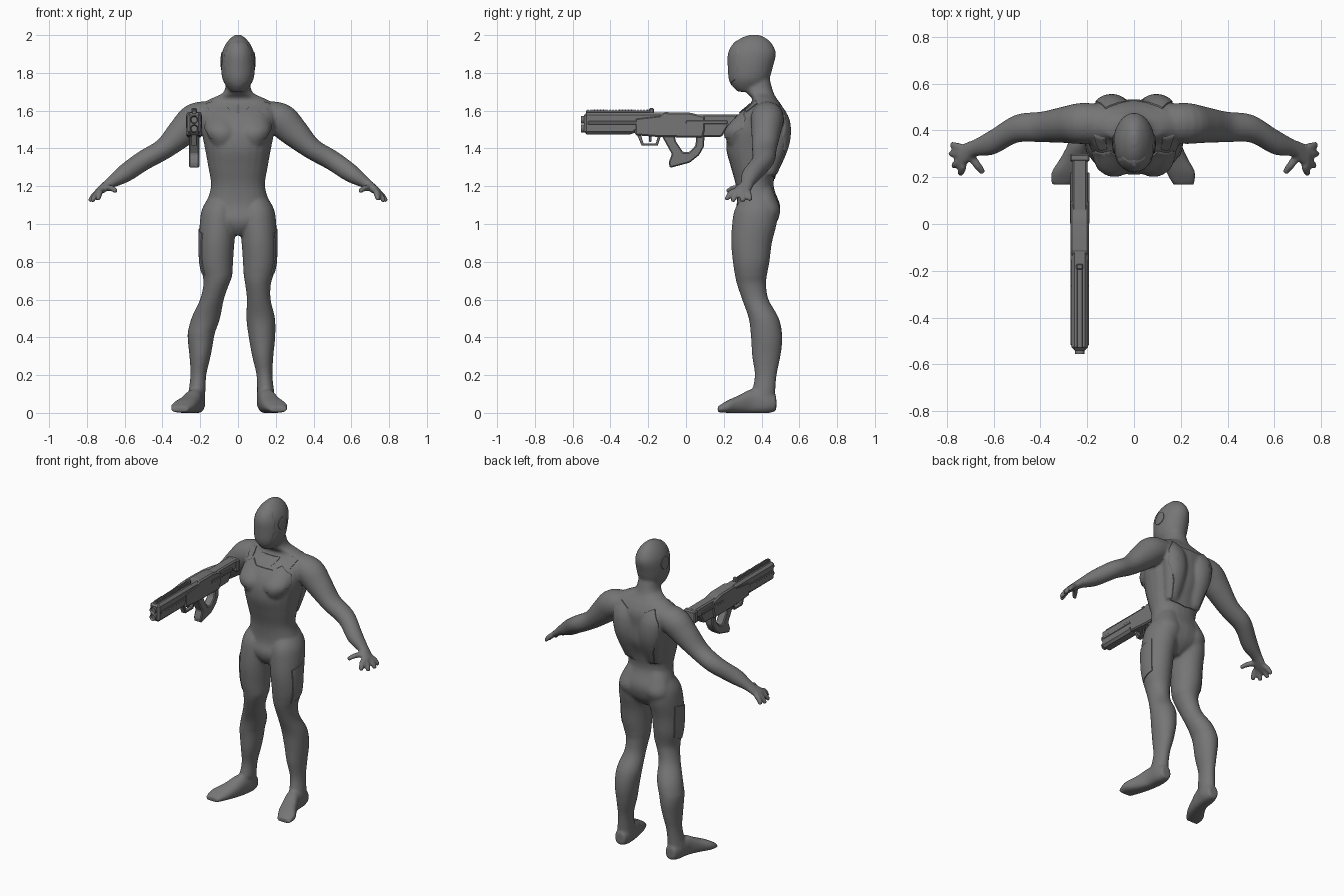
import bpy
import bmesh
import math
from mathutils import Vector
from mathutils.bvhtree import BVHTree

cube = bpy.data.objects.get("Cube")
if cube:
    bpy.data.objects.remove(cube)

X, Y, Z = Vector((1, 0, 0)), Vector((0, 1, 0)), Vector((0, 0, 1))


def material(name, value):
    mat = bpy.data.materials.new(name)
    mat.use_nodes = True
    colour = (value, value, value, 1)
    mat.diffuse_color = colour
    mat.node_tree.nodes["Principled BSDF"].inputs["Base Color"].default_value = colour
    return mat


GREY = material("suit grey", 0.18)


def finish(name, bm, angle=35):
    """Turn a bmesh into a shaded object."""
    bmesh.ops.recalc_face_normals(bm, faces=bm.faces)
    mesh = bpy.data.meshes.new(name)
    bm.to_mesh(mesh)
    bm.free()
    mesh.materials.append(GREY)
    obj = bpy.data.objects.new(name, mesh)
    bpy.context.collection.objects.link(obj)
    bpy.ops.object.select_all(action="DESELECT")
    obj.select_set(True)
    bpy.context.view_layer.objects.active = obj
    bpy.ops.object.shade_smooth_by_angle(angle=math.radians(angle))
    return obj


def moved(geom):
    return [g for g in geom if isinstance(g, bmesh.types.BMVert)]


def spline(points, steps=4):
    """Smooth curve through section tuples."""
    pts = [Vector(p) for p in points]
    out = []
    for i in range(len(pts) - 1):
        a, b, c, d = pts[max(i - 1, 0)], pts[i], pts[i + 1], pts[min(i + 2, len(pts) - 1)]
        for s in range(steps):
            t = s / steps
            out.append(b + (c - a) * (t / 2) + (a * 2 - b * 5 + c * 4 - d) * (t * t / 2)
                       + (b * 3 - a - c * 3 + d) * (t ** 3 / 2))
    return out + [pts[-1]]


def loft(bm, sections, u=X, v=Y, side=1, power=1, shift=None):
    """Closed tube through (x, y, z, half width, half depth) sections."""
    path = spline(sections)
    rings = []
    for i, s in enumerate(path):
        centre = Vector(s[:3])
        if v is None:
            along = Vector(path[min(i + 1, len(path) - 1)][:3]) - Vector(path[max(i - 1, 0)][:3])
            w = along.cross(u).normalized()
        else:
            w = v
        ring = []
        for k in range(24):
            t = math.tau * k / 24
            c, n = math.cos(t), math.sin(t)
            p = centre + u * math.copysign(abs(c) ** power, c) * s[3] \
                + w * math.copysign(abs(n) ** power, n) * s[4]
            p.x *= side
            if shift:
                p.x += shift(p)
            p.z = max(p.z, 0)
            ring.append(bm.verts.new(p))
        rings.append(ring)
    for a, b in zip(rings, rings[1:]):
        for k in range(24):
            j = (k + 1) % 24
            bm.faces.new((a[k], a[j], b[j], b[k]))
    bm.faces.new(rings[0])
    bm.faces.new(rings[-1])


# Body: overlapping lofts fused into one skin
bm = bmesh.new()
loft(bm, [(0, .35, .94, .035, .06), (0, .36, .98, .1, .1), (0, .37, 1.03, .17, .12),
          (0, .383, 1.1, .17, .115), (0, .364, 1.2, .143, .1), (0, .36, 1.3, .157, .122),
          (0, .367, 1.4, .175, .154), (0, .375, 1.5, .195, .15), (0, .402, 1.58, .205, .125),
          (0, .42, 1.63, .2, .085), (0, .415, 1.665, .14, .065), (0, .39, 1.7, .075, .072),
          (0, .37, 1.78, .062, .07)], power=.9)
# Head
loft(bm, [(0, .325, 1.7, .038, .05), (0, .33, 1.73, .063, .085), (0, .335, 1.77, .083, .107),
          (0, .342, 1.83, .09, .118), (0, .35, 1.9, .086, .126), (0, .353, 1.95, .067, .105),
          (0, .357, 1.985, .038, .065), (0, .362, 2.002, .012, .022)])

LEG = [(.09, .385, 1.15, .06, .08), (.1, .372, 1.08, .09, .113), (.106, .362, 1, .097, .118),
       (.112, .347, .9, .093, .108), (.114, .345, .8, .088, .097), (.109, .344, .73, .079, .085),
       (.106, .347, .68, .068, .077), (.11, .367, .6, .063, .07), (.12, .412, .5, .076, .08),
       (.127, .427, .4, .07, .083), (.131, .425, .3, .056, .075), (.14, .422, .2, .042, .058),
       (.147, .41, .1, .046, .062), (.147, .41, .04, .048, .062)]
FOOT = [(.148, .478, .05, .034, .04), (.149, .43, .055, .047, .058), (.154, .35, .06, .047, .066),
        (.175, .28, .045, .055, .048), (.2, .22, .033, .062, .033), (.212, .168, .018, .045, .016)]
ARM = [(.12, .43, 1.58, .08, .07), (.22, .43, 1.555, .088, .088), (.29, .425, 1.492, .079, .08),
       (.39, .415, 1.4, .066, .057), (.5, .408, 1.336, .06, .053), (.6, .352, 1.267, .055, .048),
       (.68, .325, 1.215, .037, .029), (.715, .303, 1.188, .047, .023), (.745, .287, 1.166, .05, .018)]
# Each finger: base and tip
FINGERS = [((.735, .325, 1.172), (.782, .34, 1.125)), ((.738, .3, 1.17), (.787, .3, 1.118)),
           ((.736, .272, 1.17), (.775, .247, 1.117)), ((.73, .252, 1.173), (.742, .212, 1.126)),
           ((.695, .285, 1.192), (.644, .217, 1.172))]
MUSCLES = [
    # chest, upper back, buttock
    [(.08, .32, 1.37, .045, .06), (.08, .29, 1.44, .07, .076), (.085, .286, 1.5, .085, .075),
     (.085, .335, 1.57, .07, .06)],
    [(.085, .44, 1.26, .04, .035), (.09, .483, 1.42, .07, .06), (.1, .485, 1.55, .075, .06),
     (.1, .45, 1.64, .06, .04)],
    [(.1, .38, .9, .07, .055), (.09, .408, 1, .078, .067), (.09, .424, 1.07, .085, .075),
     (.08, .408, 1.14, .075, .068), (.07, .385, 1.21, .05, .06)],
]


def stance(p):
    """The right leg stands further out below the knee, toes turned out."""
    toes = max(.45 - p.y, 0) if p.z < .12 else 0
    return -.07 * min(max((.72 - p.z) / .3, 0), 1) - .09 * toes


for side in (1, -1):
    step = stance if side < 0 else None
    loft(bm, LEG, side=side, shift=step)
    loft(bm, FOOT, v=Z, side=side, shift=step, power=.85)
    loft(bm, ARM, u=Y, v=None, side=side)
    for muscle in MUSCLES:
        loft(bm, muscle, side=side)
    for base, tip in FINGERS:
        a, b = Vector(base), Vector(tip)
        knuckle = a.lerp(b, .5) + Z * .007
        loft(bm, [(*a, .017, .017), (*knuckle, .017, .016), (*b, .013, .012)],
             u=(b - a).cross(Z).normalized(), v=None, side=side)

body = finish("body", bm)
remesh = body.modifiers.new("fuse", "REMESH")
remesh.mode = "VOXEL"
remesh.voxel_size = .008
relax = body.modifiers.new("relax", "SMOOTH")
relax.iterations = 6
skin = bpy.data.meshes.new_from_object(body.evaluated_get(bpy.context.evaluated_depsgraph_get()))
body.modifiers.clear()
body.data = skin
skin.polygons.foreach_set("use_smooth", [True] * len(skin.polygons))
tree = BVHTree.FromPolygons([v.co for v in skin.vertices], [p.vertices for p in skin.polygons])


def plate(name, outline, direction, mirror=False, raised=.005):
    """Thin armour panel wrapped on the skin along a view direction."""
    flat = X if abs(direction.y) else Y
    if mirror:
        outline = outline + [(-a, z) for a, z in reversed(outline) if a]
    bm = bmesh.new()
    bm.faces.new([bm.verts.new(flat * a + Z * z - direction * 2) for a, z in outline])
    bmesh.ops.triangulate(bm, faces=bm.faces)
    for axis, low, high in ((flat, -18, 40), (Z, 50, 168)):
        for i in range(low, high):
            bmesh.ops.bisect_plane(bm, geom=bm.verts[:] + bm.edges[:] + bm.faces[:],
                                   plane_co=axis * i * .012, plane_no=axis)
    for v in bm.verts[:]:
        hit, normal = tree.ray_cast(v.co, direction)[:2]
        if hit:
            v.co = hit + normal * raised
        else:
            bm.verts.remove(v)
    inner = bmesh.ops.extrude_face_region(bm, geom=bm.faces[:], use_keep_orig=True)["geom"]
    bmesh.ops.translate(bm, vec=direction * .009, verts=moved(inner))
    finish(name, bm, 50)


# Armour panels
plate("chest_plate", [(0, 1.575), (.06, 1.575), (.1, 1.6), (.165, 1.56), (.175, 1.51),
                      (.145, 1.455), (0, 1.46)], Y, True)
plate("collar_panel", [(0, 1.635), (.065, 1.635), (.055, 1.61), (.03, 1.585), (0, 1.585)], Y, True)
plate("back_plate", [(0, 1.57), (.06, 1.6), (.12, 1.63), (.16, 1.56), (.16, 1.47),
                     (.12, 1.36), (.1, 1.26), (0, 1.24)], -Y, True)
plate("face_mask", [(0, 1.97), (.045, 1.955), (.07, 1.9), (.073, 1.83), (.055, 1.765),
                    (0, 1.735)], Y, True, .003)
for side, word in ((1, "left"), (-1, "right")):
    disc = [(.34 + .04 * math.cos(t * math.pi / 8), 1.87 + .04 * math.sin(t * math.pi / 8))
            for t in range(16)]
    plate(word + "_ear_disc", disc, X * -side, raised=.004)
    plate(word + "_thigh_panel", [(.29, .95), (.4, .98), (.39, .77), (.3, .73)], X * -side)
    plate(word + "_shoulder_strap", [(side * a, z) for a, z in
          ((.12, 1.65), (.17, 1.635), (.15, 1.59), (.115, 1.605))], Y)


# Rifle
GUN_X = -.232


def prism(name, outline, width, bevel=.006):
    """Side outline (y, z) extruded across the rifle."""
    bm = bmesh.new()
    face = bm.faces.new([bm.verts.new((GUN_X - width / 2, y, z)) for y, z in outline])
    far = bmesh.ops.extrude_face_region(bm, geom=[face], use_keep_orig=True)["geom"]
    bmesh.ops.translate(bm, vec=X * width, verts=moved(far))
    bmesh.ops.recalc_face_normals(bm, faces=bm.faces)
    if bevel:
        bmesh.ops.bevel(bm, geom=bm.edges[:], offset=bevel, segments=1, affect="EDGES")
    return finish(name, bm, 20)


def block(name, y0, y1, z0, z1, width, bevel=.006):
    return prism(name, [(y0, z0), (y1, z0), (y1, z1), (y0, z1)], width, bevel)


prism("rifle_barrel_housing", [(-.54, 1.475), (-.28, 1.475), (-.26, 1.49), (-.1, 1.49),
                               (-.1, 1.59), (-.54, 1.59)], .072, .014)
block("rifle_side_rail", -.52, -.15, 1.525, 1.545, .078, .004)
prism("rifle_receiver", [(-.27, 1.47), (-.14, 1.46), (.09, 1.458), (.1, 1.5), (.1, 1.57),
                         (.02, 1.59), (-.12, 1.592), (-.14, 1.575), (-.27, 1.56)], .08, .008)
prism("rifle_stock", [(-.02, 1.48), (.09, 1.46), (.19, 1.462), (.225, 1.52), (.28, 1.525),
                      (.28, 1.58), (-.02, 1.58)], .066, .008)
block("rifle_stock_inlay", .0, .22, 1.53, 1.548, .084, .003)
block("rifle_butt", .265, .3, 1.5, 1.58, .085, .008)
block("rifle_top_rail", -.53, -.18, 1.58, 1.6, .024, .002)
for i in range(44):
    y = -.525 + i * .0078
    block("rifle_rail_tooth", y, y + .004, 1.598, 1.605, .02, 0)
block("rifle_rear_sight", -.195, -.17, 1.585, 1.613, .03, .005)
prism("rifle_grip", [(-.13, 1.47), (-.075, 1.37), (-.092, 1.325), (-.085, 1.297), (.02, 1.325),
                     (.07, 1.365), (.095, 1.41), (.098, 1.47), (.055, 1.47), (.05, 1.415),
                     (.015, 1.38), (-.015, 1.38), (-.055, 1.44), (-.06, 1.47)], .054, .006)
prism("rifle_trigger_guard", [(-.26, 1.475), (-.235, 1.415), (-.15, 1.415), (-.13, 1.475),
                              (-.145, 1.475), (-.16, 1.427), (-.225, 1.427), (-.24, 1.475)], .03, .002)
block("rifle_trigger", -.195, -.183, 1.435, 1.475, .012, .002)

# Twin muzzles
for z, word in ((1.552, "upper"), (1.505, "lower")):
    bm = bmesh.new()
    bmesh.ops.create_cone(bm, cap_ends=True, segments=20, radius1=.021, radius2=.021, depth=.05)
    front = min(bm.faces, key=lambda f: f.calc_center_median().z)
    bmesh.ops.inset_region(bm, faces=[front], thickness=.007)
    bmesh.ops.translate(bm, vec=Z * .02, verts=front.verts[:])
    for v in bm.verts:
        v.co = Vector((GUN_X + v.co.x, -.53 + v.co.z, z + v.co.y))
    finish("rifle_" + word + "_muzzle", bm)
